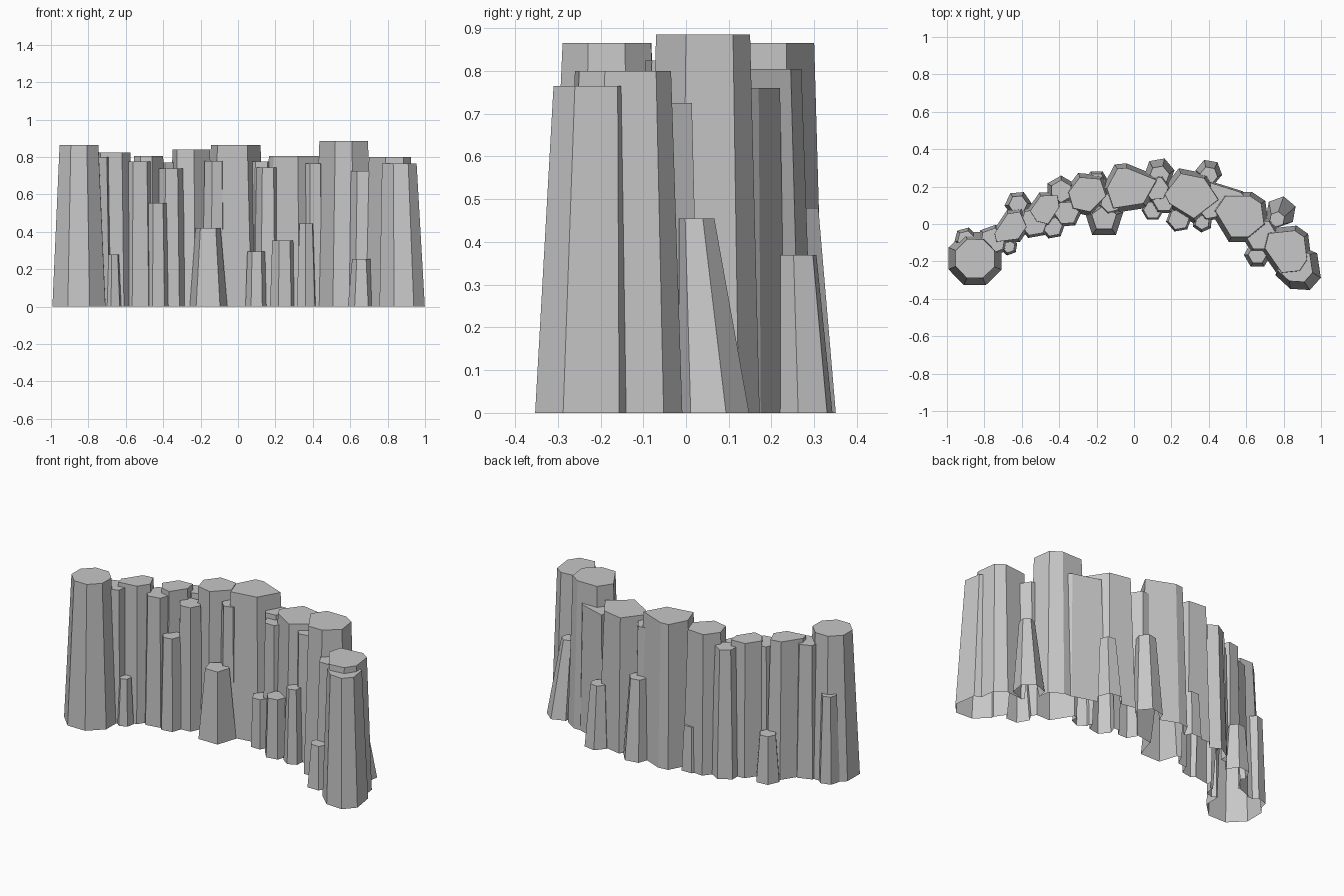
import bpy
import bmesh
from math import cos, sin, radians

cube = bpy.data.objects.get("Cube")
if cube:
    bpy.data.objects.remove(cube, do_unlink=True)

rock = bpy.data.materials.new("basalt grey")
rock.use_nodes = True
GREY = (0.57, 0.57, 0.57, 1)
rock.diffuse_color = GREY
rock.node_tree.nodes["Principled BSDF"].inputs["Base Color"].default_value = GREY

columns = bpy.data.collections.new("columns")
bpy.context.scene.collection.children.link(columns)


def column(name, outline, height, spread, lean=(0, 0)):
    """Closed rock column: flat top outline, widened and shifted at the ground."""
    cx = sum(p[0] for p in outline) / len(outline)
    cy = sum(p[1] for p in outline) / len(outline)
    bm = bmesh.new()
    high = [bm.verts.new((x, y, height)) for x, y in outline]
    low = [bm.verts.new((cx + (x - cx) * spread + lean[0], cy + (y - cy) * spread + lean[1], 0))
           for x, y in outline]
    for i in range(len(outline)):
        bm.faces.new((low[i - 1], low[i], high[i], high[i - 1]))
    bm.faces.new(high)
    bm.faces.new(low)
    bmesh.ops.recalc_face_normals(bm, faces=bm.faces)
    mesh = bpy.data.meshes.new(name)
    bm.to_mesh(mesh)
    bm.free()
    mesh.materials.append(rock)
    columns.objects.link(bpy.data.objects.new(name, mesh))


def regular(x, y, radius, sides, turn):
    angles = [radians(turn + 360 * i / sides) for i in range(sides)]
    return [(x + radius * cos(a), y + radius * sin(a)) for a in angles]


# Irregular main columns along the arc: height, spread, top outline
main_columns = {
    "right_outer_column": (.825, 1.25, [(-.745, -.05), (-.675, .055), (-.61, .065),
                                        (-.575, -.015), (-.62, -.08), (-.735, -.095)]),
    "right_middle_column": (.805, 1.25, [(-.555, .07), (-.5, .15), (-.41, .155),
                                         (-.4, .09), (-.46, 0), (-.52, .015)]),
    "right_inner_column": (.84, 1.25, [(-.35, .17), (-.29, .25), (-.18, .24),
                                       (-.15, .15), (-.235, .065), (-.325, .085)]),
    "centre_column": (.865, 1.25, [(-.145, .19), (-.09, .295), (-.04, .3),
                                   (.12, .235), (.05, .11), (-.11, .085)]),
    "left_inner_column": (.805, 1.25, [(.165, .16), (.25, .27), (.375, .245),
                                       (.45, .13), (.32, .03), (.19, .11)]),
    "left_middle_column": (.885, 1.22, [(.435, .07), (.49, .15), (.62, .15), (.68, .11),
                                        (.695, 0), (.61, -.07), (.52, -.07)]),
    "left_outer_column": (.8, 1.25, [(.7, -.13), (.72, -.05), (.86, -.035), (.91, -.07),
                                     (.925, -.19), (.885, -.25), (.79, -.26)]),
    "left_back_column": (.76, 1.15, [(.41, .22), (.57, .17), (.6, .14), (.5, .05), (.4, .1)]),
}
for name, (height, spread, outline) in main_columns.items():
    column(name, outline, height, spread)
end_outline = [(.77, -.25), (.79, -.15), (.86, -.125), (.94, -.16),
               (.955, -.26), (.91, -.31), (.83, -.305)]
column("left_end_column", end_outline, .765, 1.31, (.016, -.016))

# Regular end column and tall fillers: x, y, height, radius, sides, turn, spread
fillers = {
    "right_end_column": (-.85, -.185, .865, .112, 8, 22, 1.37),
    "right_end_filler": (-.755, -.09, .8, .07, 6, 20, 1.25),
    "right_outer_filler": (-.535, .01, .775, .075, 6, 10, 1.2),
    "right_front_filler": (-.36, .06, .74, .065, 6, 5, 1.25),
    "right_back_filler": (-.39, .175, .77, .06, 6, 30, 1.4),
    "centre_right_filler": (-.125, .115, .78, .055, 6, 15, 1.25),
    "centre_left_filler": (.12, .19, .775, .065, 6, 5, 1.25),
    "centre_front_filler": (.16, .125, .745, .06, 6, 0, 1.25),
    "left_front_filler": (.405, .08, .765, .055, 6, 10, 1.25),
    "left_outer_filler": (.68, -.06, .725, .085, 6, 0, 1.25),
}

# Short broken columns at the foot of the wall, same layout
stubs = {
    "right_end_front_stub": (-.67, -.12, .28, .035, 6, 20, 1.4),
    "right_front_stub": (-.435, -.015, .555, .053, 6, 10, 1.25),
    "centre_right_stub": (-.16, .03, .42, .07, 5, 18, 1.55),
    "centre_stub": (.1, .075, .295, .05, 6, 0, 1.2),
    "centre_left_stub": (.24, .025, .355, .058, 6, 10, 1.2),
    "left_front_stub": (.365, .01, .445, .04, 6, 25, 1.4),
    "left_outer_stub": (.66, -.165, .255, .05, 6, 0, 1.45),
    "right_end_back_stub": (-.9, -.08, .52, .045, 6, 15, 1.4),
    "right_outer_back_stub": (-.62, .105, .28, .05, 6, 5, 1.45),
    "right_inner_back_stub": (-.2, .225, .27, .05, 6, 0, 1.3),
}
for group in (fillers, stubs):
    for name, (x, y, height, radius, sides, turn, spread) in group.items():
        column(name, regular(x, y, radius, sides, turn), height, spread)

# Back stubs that slope in towards the wall
column("centre_back_stub", regular(.135, .258, .055, 6, 10), .48, 1.5, (0, .015))
column("left_inner_back_stub", regular(.4, .26, .048, 6, -10), .37, 1.5, (0, .015))
column("left_outer_back_stub", regular(.765, .025, .042, 6, 20), .455, 2, (.02, .04))

# Fuse the columns into one continuous shell
wall = columns.objects["centre_column"]
columns.objects.unlink(wall)
bpy.context.scene.collection.objects.link(wall)
fuse = wall.modifiers.new("fuse", "BOOLEAN")
fuse.operation = "UNION"
fuse.solver = "EXACT"
fuse.operand_type = "COLLECTION"
fuse.collection = columns
shell = bpy.data.meshes.new_from_object(wall.evaluated_get(bpy.context.evaluated_depsgraph_get()))
wall.modifiers.clear()
wall.data = shell
wall.name = "rock_column_wall"
for part in list(columns.objects):
    bpy.data.objects.remove(part, do_unlink=True)
bpy.data.collections.remove(columns)

# Leave the base open
bm = bmesh.new()
bm.from_mesh(shell)
base = [f for f in bm.faces if all(v.co.z < .001 for v in f.verts)]
bmesh.ops.delete(bm, geom=base, context="FACES")
bm.to_mesh(shell)
bm.free()
